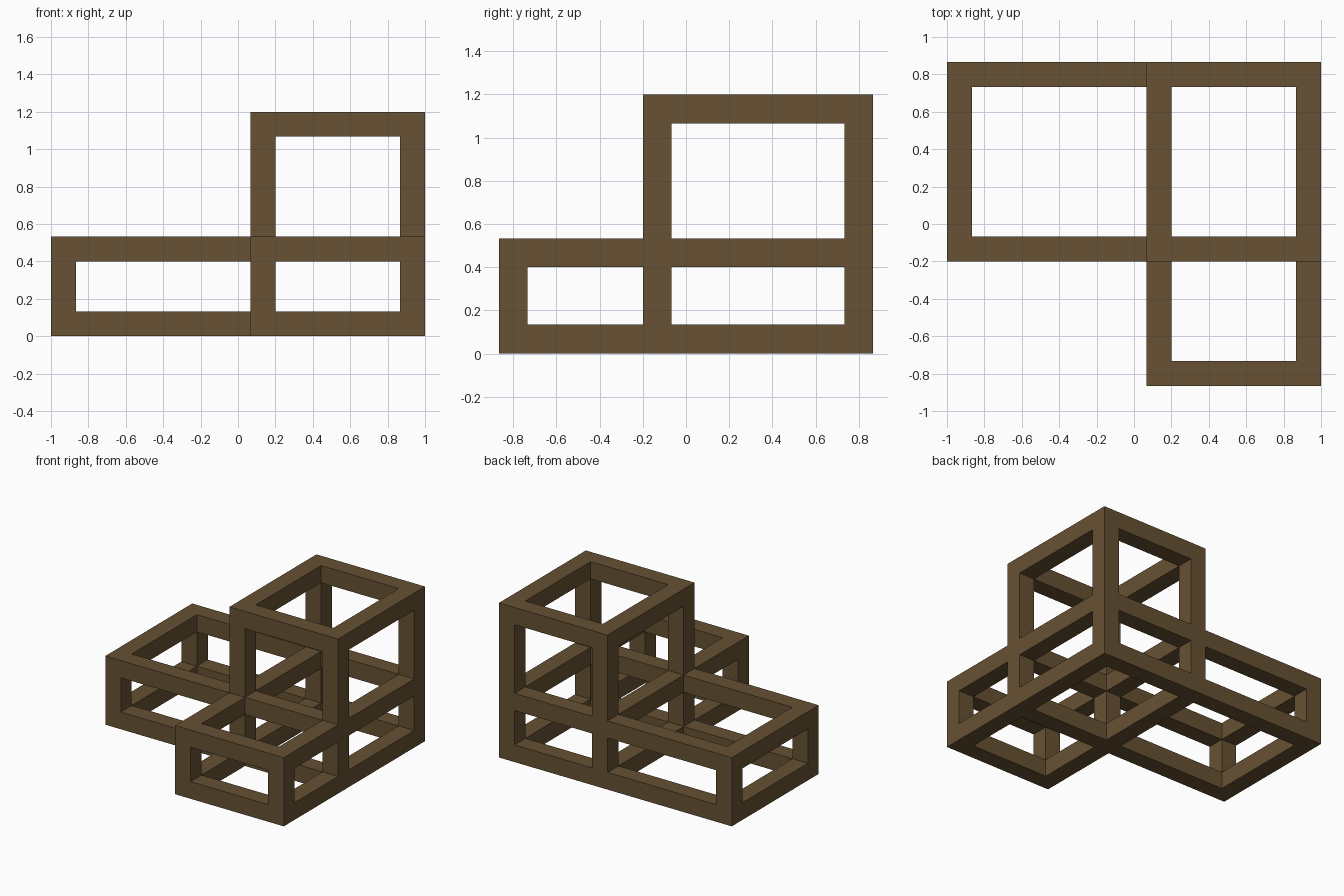
import bpy
import bmesh
from itertools import product
from mathutils import Vector

if "Cube" in bpy.data.objects:
    bpy.data.objects.remove(bpy.data.objects["Cube"], do_unlink=True)

# One brown for the whole frame
brown = bpy.data.materials.new("dark wood brown")
brown.use_nodes = True
colour = (0.135, 0.083, 0.033, 1)
brown.diffuse_color = colour
brown.node_tree.nodes["Principled BSDF"].inputs["Base Color"].default_value = colour

# Beam boundaries on each axis: even slots are beams, odd slots are gaps
U = 1 / 15
LINES = (
    [n * U for n in (-15, -13, 1, 3, 13, 15)],
    [n * U for n in (-13, -11, -3, -1, 11, 13)],
    [n * U for n in (0, 2, 6, 8, 16, 18)],
)
# Open bays as first and last slot on x, y and z
BAYS = {
    "tower": ((2, 4), (2, 4), (0, 4)),
    "front_bay": ((2, 4), (0, 4), (0, 2)),
    "right_bay": ((0, 4), (2, 4), (0, 2)),
}


def is_solid(slot):
    """A slot is solid where a beam or joint of any bay runs through it."""
    on_beam = sum(s % 2 == 0 for s in slot) >= 2
    return on_beam and any(
        all(lo <= s <= hi for s, (lo, hi) in zip(slot, bay)) for bay in BAYS.values())


def add_outer_faces(bm, slot):
    """Add the sides of a solid slot that are not joined to another one."""
    for axis, step in product(range(3), (-1, 1)):
        beside = list(slot)
        beside[axis] += step
        if is_solid(beside):
            continue
        a, b = (axis + 1) % 3, (axis + 2) % 3
        corners = []
        for da, db in ((0, 0), (1, 0), (1, 1), (0, 1)):
            p = Vector()
            p[axis] = LINES[axis][slot[axis] + (step > 0)]
            p[a] = LINES[a][slot[a] + da]
            p[b] = LINES[b][slot[b] + db]
            corners.append(bm.verts.new(p))
        bm.faces.new(corners if step > 0 else corners[::-1])


# Joined beam framework
bm = bmesh.new()
for slot in product(range(5), repeat=3):
    if is_solid(slot):
        add_outer_faces(bm, slot)
bmesh.ops.remove_doubles(bm, verts=bm.verts, dist=0.001)

mesh = bpy.data.meshes.new("beam_frame")
bm.to_mesh(mesh)
bm.free()
mesh.materials.append(brown)
frame = bpy.data.objects.new("beam_frame", mesh)
bpy.context.collection.objects.link(frame)
